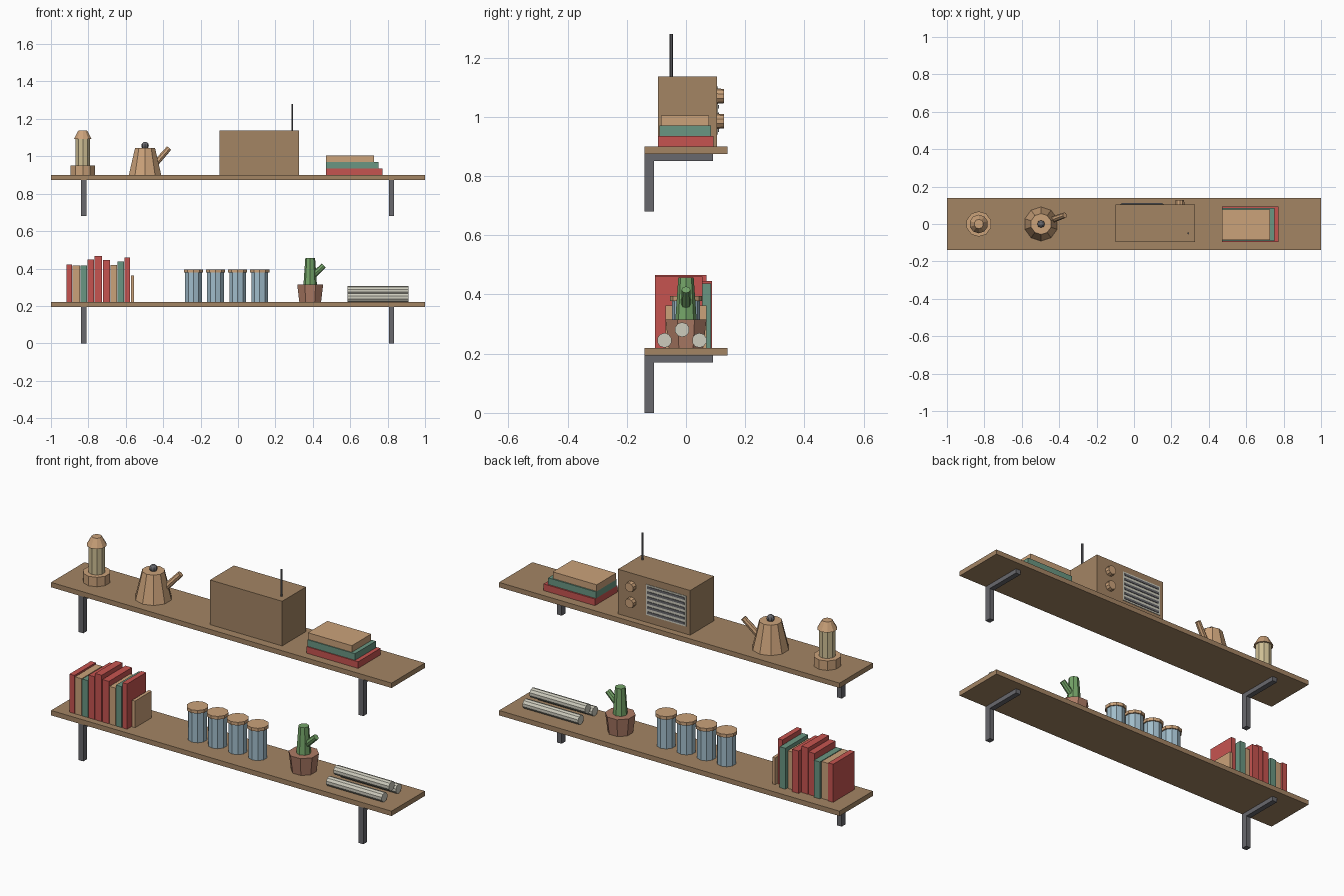
import bpy, math
from mathutils import Vector

if "Cube" in bpy.data.objects:
    bpy.data.objects.remove(bpy.data.objects["Cube"])


def mat(name, r, g, b):
    m = bpy.data.materials.new(name)
    lin = [((c / 255 + 0.055) / 1.055) ** 2.4 for c in (r, g, b)]
    m.diffuse_color = (*lin, 1)
    m.use_nodes = True
    m.node_tree.nodes["Principled BSDF"].inputs["Base Color"].default_value = m.diffuse_color
    return m


WOOD = mat("wood", 164, 133, 100)
RED = mat("red", 198, 84, 80)
GREEN = mat("book green", 106, 150, 130)
TAN = mat("tan", 203, 162, 122)
GREY = mat("dark grey", 104, 104, 109)
BLUE = mat("jar blue", 160, 188, 202)
CACTUS = mat("cactus green", 116, 164, 104)
CLAY = mat("clay", 174, 124, 102)
CREAM = mat("lamp cream", 206, 190, 148)
PAPER = mat("paper", 206, 204, 190)


def box(name, m, x0, x1, y0, y1, z0, z1):
    bpy.ops.mesh.primitive_cube_add(
        size=1, location=((x0 + x1) / 2, (y0 + y1) / 2, (z0 + z1) / 2))
    o = bpy.context.object
    o.name = name
    o.scale = (x1 - x0, y1 - y0, z1 - z0)
    o.data.materials.append(m)
    return o


def rod(name, m, a, b, r1, r2=None, sides=8, turn=0.0):
    """Tapered prism from point a to point b."""
    a, b = Vector(a), Vector(b)
    bpy.ops.mesh.primitive_cone_add(
        vertices=sides, radius1=r1, radius2=r1 if r2 is None else r2,
        depth=(b - a).length, location=(a + b) / 2)
    o = bpy.context.object
    o.name = name
    q = (b - a).to_track_quat('Z', 'Y')
    o.rotation_euler = q.to_euler()
    if turn:
        for v in o.data.vertices:
            x, y = v.co.x, v.co.y
            v.co.x = x * math.cos(turn) - y * math.sin(turn)
            v.co.y = x * math.sin(turn) + y * math.cos(turn)
    o.data.materials.append(m)
    return o


def upright(name, m, x, y, z0, z1, r1, r2=None, sides=8, turn=0.0):
    return rod(name, m, (x, y, z0), (x, y, z1), r1, r2, sides, turn)


OCT = math.pi / 8
LOW, HIGH = 0.22, 0.90

# Shelves with L-shaped brackets
for z in (LOW, HIGH):
    box("shelf", WOOD, -1, 1, -0.14, 0.14, z - 0.026, z)
    for x in (-0.825, 0.82):
        box("bracket_leg", GREY, x - 0.014, x + 0.014, -0.14, -0.108, z - 0.22, z - 0.026)
        box("bracket_arm", GREY, x - 0.014, x + 0.014, -0.108, 0.092, z - 0.05, z - 0.026)

# Lantern
upright("lantern_base", TAN, -0.83, 0, HIGH, 0.95, 0.068, sides=10)
upright("lantern_glass", CREAM, -0.83, 0, 0.95, 1.092, 0.041, sides=10)
upright("lantern_roof", TAN, -0.83, 0, 1.092, 1.137, 0.05, 0.025, sides=10)

# Kettle
upright("kettle_body", TAN, -0.497, 0, HIGH, 1.045, 0.091, 0.056, sides=10)
bpy.ops.mesh.primitive_uv_sphere_add(segments=8, ring_count=6, radius=0.02,
                                     location=(-0.497, 0, 1.057))
knob = bpy.context.object
knob.name = "kettle_knob"
knob.data.materials.append(GREY)
rod("kettle_spout", TAN, (-0.44, 0.022, 0.963), (-0.37, 0.047, 1.042), 0.017, 0.015)

# Radio, its face turned to the rear
box("radio_body", WOOD, -0.098, 0.326, -0.095, 0.105, HIGH, 1.137)
rod("radio_antenna", GREY, (0.29, -0.05, 1.137), (0.29, -0.05, 1.28), 0.0055, sides=6)
box("radio_grille", PAPER, -0.075, 0.16, 0.105, 0.108, 0.94, 1.102)
for i in range(6):
    z = 0.955 + i * 0.0265
    box("grille_slat", GREY, -0.067, 0.152, 0.108, 0.111, z - 0.006, z + 0.006)
for z in (0.985, 1.07):
    rod("radio_knob", TAN, (0.245, 0.105, z), (0.245, 0.128, z), 0.026, 0.024, sides=10)

# Lying books
for m, w, y0, y1, i in ((RED, 0.302, -0.095, 0.093, 0), (GREEN, 0.28, -0.09, 0.085, 1),
                        (TAN, 0.258, -0.085, 0.078, 2)):
    z = HIGH + i * 0.035
    box("lying_book", m, 0.47, 0.47 + w, y0, y1, z, z + 0.035)

# Standing books: colour, left, right, rear edge, top
for m, x0, x1, y1, z1 in (
        (RED, -0.917, -0.888, 0.075, 0.422), (TAN, -0.884, -0.846, 0.07, 0.416),
        (GREEN, -0.842, -0.808, 0.08, 0.416), (RED, -0.804, -0.769, 0.07, 0.447),
        (RED, -0.766, -0.727, 0.07, 0.466), (RED, -0.723, -0.685, 0.088, 0.445),
        (TAN, -0.681, -0.647, 0.07, 0.42), (GREEN, -0.643, -0.61, 0.085, 0.437),
        (RED, -0.606, -0.578, 0.055, 0.46)):
    box("standing_book", m, x0, x1, -0.105, y1, LOW, z1)
box("small_book", TAN, -0.573, -0.556, -0.07, 0.07, LOW, 0.362)

# Storage jars
for i in range(4):
    x = -0.238 + i * 0.118
    upright("jar", BLUE, x, 0, LOW, 0.378, 0.047, sides=10)
    upright("jar_lid", TAN, x, 0, 0.378, 0.395, 0.054, sides=10)

# Potted cactus
upright("plant_pot", CLAY, 0.386, 0, LOW, 0.315, 0.063, 0.075, turn=OCT)
upright("cactus_stem", CACTUS, 0.386, 0, 0.315, 0.457, 0.036, 0.026)
rod("cactus_arm", CACTUS, (0.395, 0, 0.356), (0.459, 0, 0.416), 0.017, 0.015)

# Rolled papers
for y, z in ((-0.073, 0.245), (0.045, 0.245), (-0.013, 0.281)):
    rod("paper_roll", PAPER, (0.586, y, z), (0.912, y, z), 0.025, sides=10)
